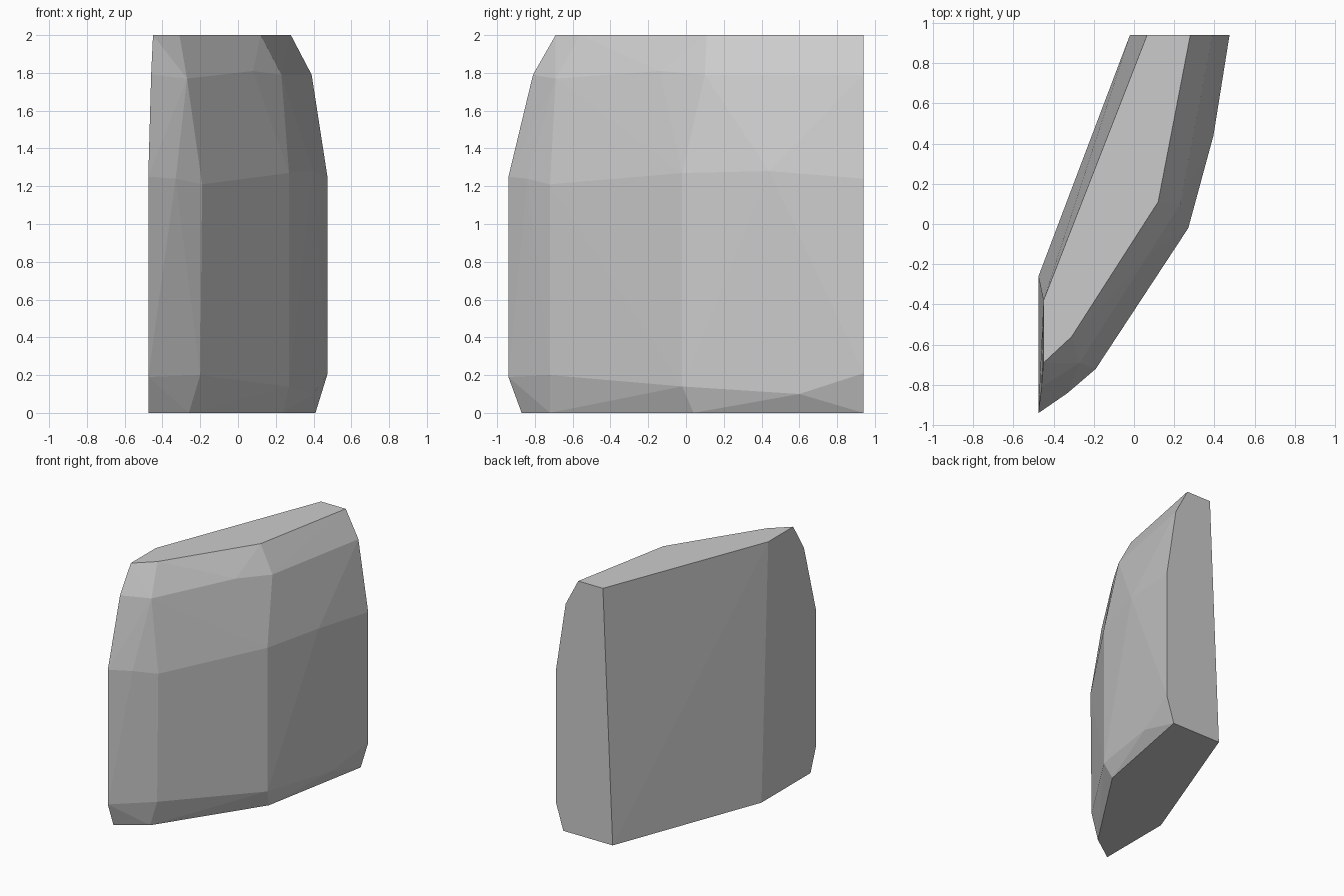
import bpy
import bmesh

cube = bpy.data.objects.get("Cube")
if cube:
    bpy.data.objects.remove(cube, do_unlink=True)

# Flat stone colour
stone = bpy.data.materials.new("stone grey")
stone.use_nodes = True
colour = (0.6, 0.6, 0.6, 1)
stone.diffuse_color = colour
stone.node_tree.nodes["Principled BSDF"].inputs["Base Color"].default_value = colour

BACK = 0.94  # plane of the straight back cut

# Corners of the two level ends, from inner back round to inner front
base = [(-0.02, BACK, 0), (0.41, BACK, 0), (0.24, 0.04, 0),
        (-0.26, -0.72, 0), (-0.475, -0.87, 0), (-0.475, -0.26, 0)]
top = [(0.065, BACK, 2), (0.28, BACK, 2), (0.12, 0.11, 2),
       (-0.31, -0.56, 2), (-0.45, -0.69, 2), (-0.45, -0.38, 2)]

# Bulging outer side, ring by ring, from back to front
lower_ring = [(0.475, BACK, 0.21), (0.4, 0.6, 0.1), (0.27, -0.02, 0.14),
              (-0.2, -0.72, 0.2), (-0.475, -0.94, 0.19)]
middle_ring = [(0.475, BACK, 1.24), (0.395, 0.44, 1.28), (0.27, -0.02, 1.27),
               (-0.19, -0.72, 1.21), (-0.33, -0.84, 1.24), (-0.475, -0.94, 1.25)]
shoulder_ring = [(0.39, BACK, 1.79), (0.23, 0.1, 1.79), (0.08, -0.14, 1.81),
                 (-0.27, -0.69, 1.77), (-0.46, -0.81, 1.79)]

# Faceted slab stretched over all the rings
bm = bmesh.new()
for ring in (base, lower_ring, middle_ring, shoulder_ring, top):
    for point in ring:
        bm.verts.new(point)
hull = bmesh.ops.convex_hull(bm, input=bm.verts)
loose = [v for v in hull["geom_interior"] if isinstance(v, bmesh.types.BMVert)]
bmesh.ops.delete(bm, geom=loose, context='VERTS')
bmesh.ops.dissolve_limit(bm, angle_limit=0.005, verts=bm.verts, edges=bm.edges)
bmesh.ops.recalc_face_normals(bm, faces=bm.faces)

mesh = bpy.data.meshes.new("faceted_slab")
bm.to_mesh(mesh)
bm.free()
mesh.materials.append(stone)
slab = bpy.data.objects.new("faceted_slab", mesh)
bpy.context.collection.objects.link(slab)
